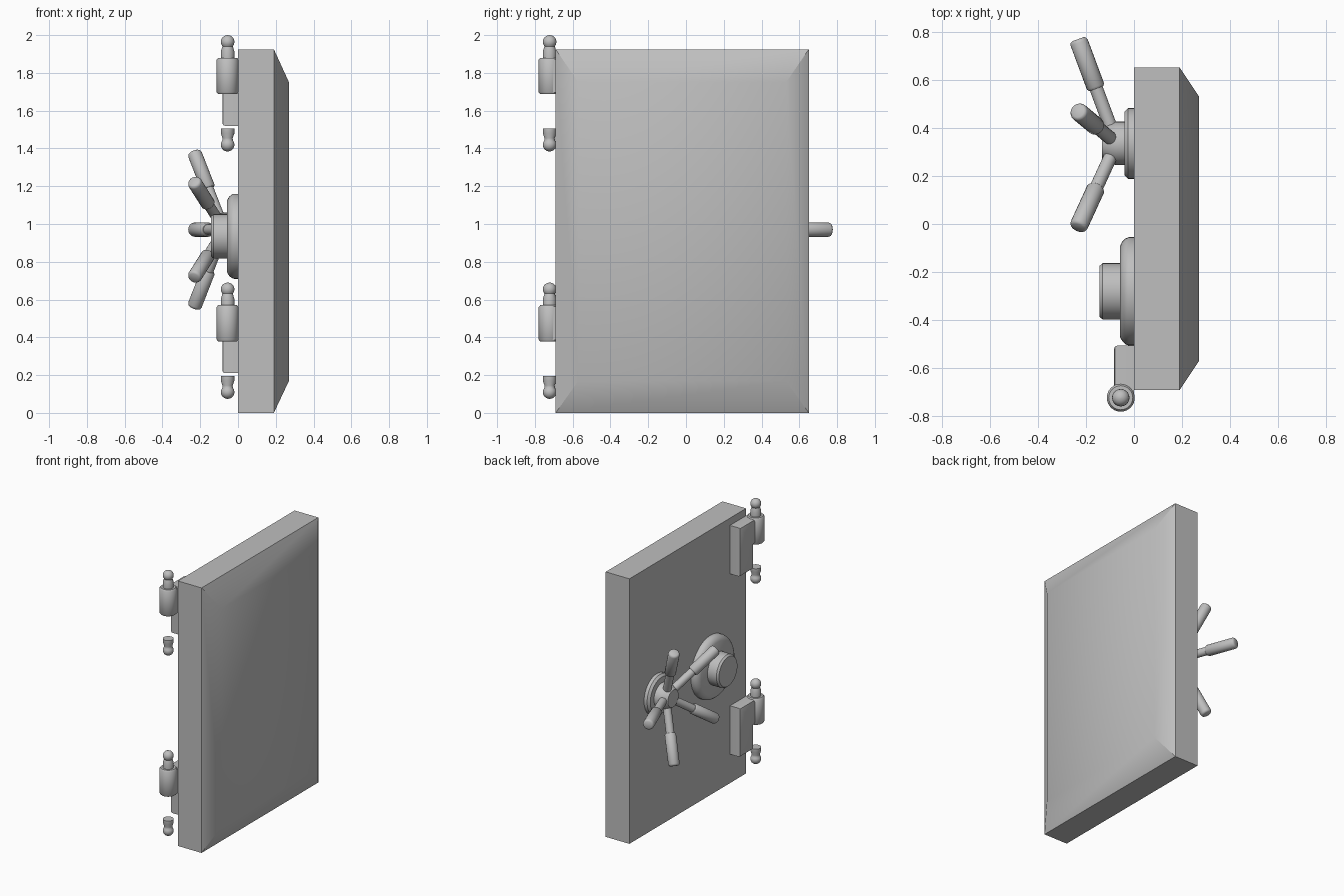
import bpy, bmesh, math
from mathutils import Vector

cube = bpy.data.objects.get("Cube")
if cube:
    bpy.data.objects.remove(cube, do_unlink=True)

steel = bpy.data.materials.new("grey steel")
steel.use_nodes = True
steel.diffuse_color = (0.52, 0.52, 0.52, 1)
steel.node_tree.nodes["Principled BSDF"].inputs["Base Color"].default_value = (0.52, 0.52, 0.52, 1)


def finish(name, bm, angle=40):
    bmesh.ops.recalc_face_normals(bm, faces=bm.faces)
    mesh = bpy.data.meshes.new(name)
    bm.to_mesh(mesh)
    bm.free()
    mesh.materials.append(steel)
    obj = bpy.data.objects.new(name, mesh)
    bpy.context.collection.objects.link(obj)
    bpy.ops.object.select_all(action='DESELECT')
    obj.select_set(True)
    bpy.context.view_layer.objects.active = obj
    bpy.ops.object.shade_smooth_by_angle(angle=math.radians(angle))
    return obj


def lathe(name, profile, origin, direction, sides=32):
    """Spin (radius, height) points about an axis, capping both ends."""
    bm = bmesh.new()
    rot = Vector(direction).to_track_quat('Z', 'Y')
    rings = []
    for r, h in profile:
        ring = []
        for i in range(sides):
            a = math.tau * i / sides
            p = Vector((r * math.cos(a), r * math.sin(a), h))
            ring.append(bm.verts.new(rot @ p + Vector(origin)))
        rings.append(ring)
    for low, high in zip(rings, rings[1:]):
        for i in range(sides):
            j = (i + 1) % sides
            bm.faces.new((low[i], low[j], high[j], high[i]))
    bm.faces.new(rings[0])
    bm.faces.new(rings[-1])
    return finish(name, bm)


# Door slab with a sloped border around the inner face
bm = bmesh.new()
rings = []
for x, y0, y1, z0, z1 in ((0, -0.69, 0.65, 0, 1.925),
                          (0.19, -0.69, 0.65, 0, 1.925),
                          (0.27, -0.57, 0.53, 0.17, 1.75)):
    rings.append([bm.verts.new((x, y, z)) for y, z in
                  ((y0, z0), (y1, z0), (y1, z1), (y0, z1))])
for a, b in zip(rings, rings[1:]):
    for i in range(4):
        j = (i + 1) % 4
        bm.faces.new((a[i], a[j], b[j], b[i]))
bm.faces.new(rings[0])
bm.faces.new(rings[-1])
finish("door_slab", bm)

# Hinges: knuckle, finials and an L-shaped leaf, at two heights
PIN_X, PIN_Y = -0.055, -0.722
UP, DOWN = (0, 0, 1), (0, 0, -1)
ball = [(0.036 * math.cos(math.radians(t)), 0.036 * math.sin(math.radians(t)))
        for t in range(-40, 90, 16)]
upper_finial = [(0.036, 0), (0.036, 0.035), (0.03, 0.055)] + [(r, h + 0.086) for r, h in ball]
lower_finial = [(0.036, 0), (0.036, 0.025), (0.027, 0.05)] + [(r, h + 0.085) for r, h in ball]
for label, z in (("lower", 0), ("upper", 1.31)):
    lathe(label + "_hinge_knuckle",
          [(0.05, 0.378), (0.058, 0.388), (0.058, 0.56), (0.05, 0.57)],
          (PIN_X, PIN_Y, z), UP)
    lathe(label + "_hinge_top_finial", upper_finial, (PIN_X, PIN_Y, z + 0.568), UP)
    lathe(label + "_hinge_bottom_finial", lower_finial, (PIN_X, PIN_Y, z + 0.195), DOWN)
    bm = bmesh.new()
    outline = ((-0.505, 0.21), (-0.66, 0.21), (-0.66, 0.385),
               (PIN_Y, 0.385), (PIN_Y, 0.562), (-0.505, 0.562))
    face = bm.faces.new([bm.verts.new((0, y, h + z)) for y, h in outline])
    top = bmesh.ops.extrude_face_region(bm, geom=[face])["geom"]
    bmesh.ops.translate(bm, vec=(-0.083, 0, 0),
                        verts=[v for v in top if isinstance(v, bmesh.types.BMVert)])
    rim = [e for e in bm.edges if all(v.co.x < -0.05 for v in e.verts)]
    bmesh.ops.bevel(bm, geom=rim, offset=0.014, segments=2, profile=0.5, affect='EDGES')
    finish(label + "_hinge_leaf", bm)

# Combination dial: rounded flange and knob
OUT = (-1, 0, 0)
DIAL = (0, -0.28, 0.935)
lathe("dial_flange", [(0.225, 0), (0.225, 0.022), (0.22, 0.035), (0.208, 0.048), (0.19, 0.058)],
      DIAL, OUT, 48)
lathe("dial_knob", [(0.117, 0.05), (0.117, 0.13), (0.106, 0.143)], DIAL, OUT, 40)

# Spoked wheel: flange, hub and five splayed spokes with grips
WHEEL = (0, 0.335, 0.97)
lathe("wheel_flange", [(0.147, 0), (0.147, 0.025), (0.132, 0.04)], WHEEL, OUT, 40)
lathe("wheel_hub", [(0.09, 0.035), (0.09, 0.075), (0.08, 0.105), (0.062, 0.132)], WHEEL, OUT)
for i in range(5):
    a = math.tau * i / 5
    tilt = (-0.08, 0.215 * math.cos(a), 0.215 * math.sin(a))
    start = (-0.072, WHEEL[1], WHEEL[2])
    lathe(f"spoke_rod_{i + 1}", [(0.028, 0.02), (0.028, 0.27)], start, tilt, 20)
    lathe(f"spoke_grip_{i + 1}",
          [(0.031, 0.243), (0.038, 0.252), (0.038, 0.447), (0.034, 0.457), (0.026, 0.462)],
          start, tilt, 20)
